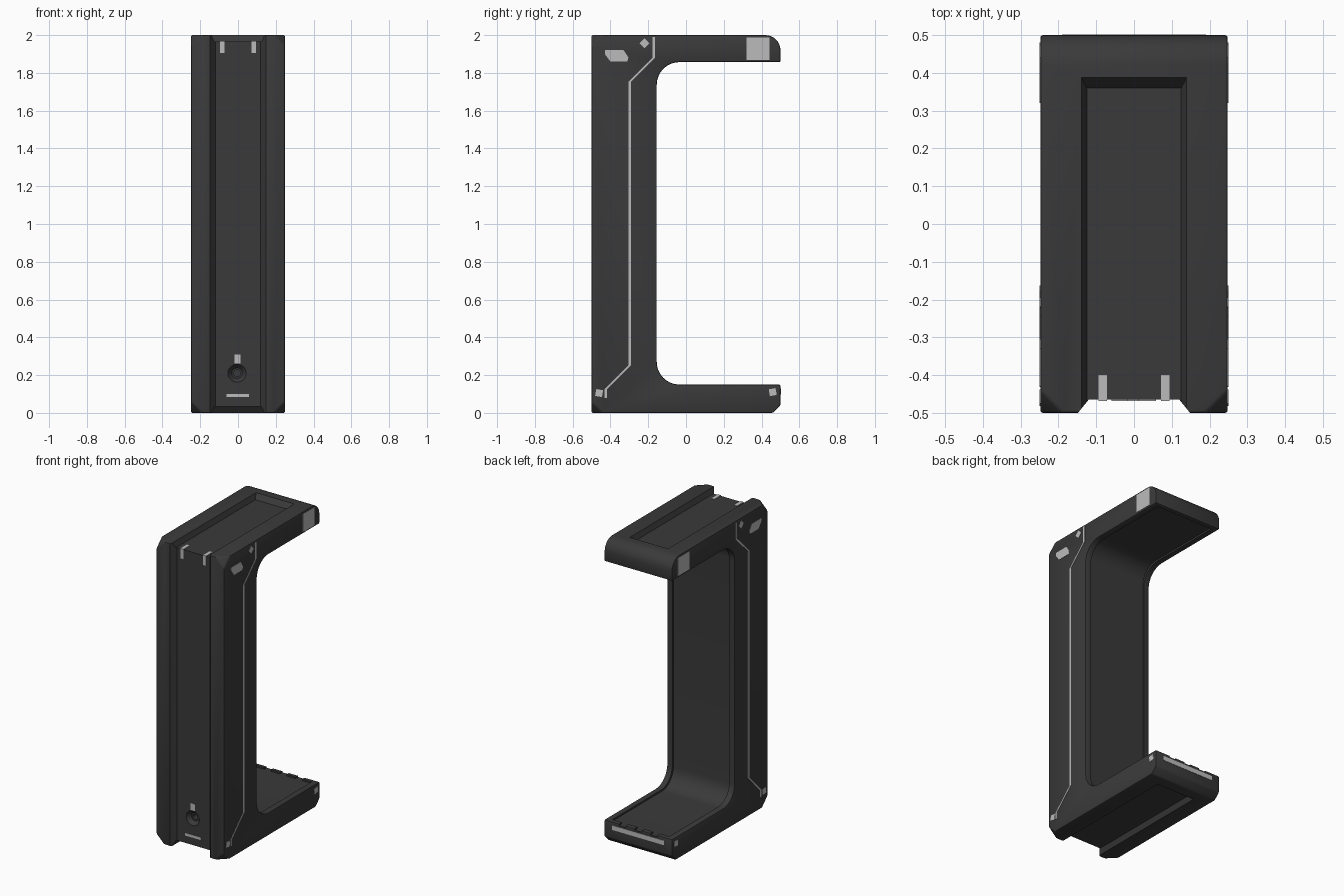
import bpy, bmesh
from math import cos, sin, radians, pi
from mathutils import Vector, Matrix

if "Cube" in bpy.data.objects:
    bpy.data.objects.remove(bpy.data.objects["Cube"])


def material(name, v):
    m = bpy.data.materials.new(name)
    m.diffuse_color = (v, v, v, 1)
    m.use_nodes = True
    m.node_tree.nodes["Principled BSDF"].inputs["Base Color"].default_value = m.diffuse_color
    return m


DARK, PALE = material("dark_shell", 0.042), material("pale_marking", 0.5)
W = 0.248          # half width of the shell


def make(name, bm, mat=None):
    bmesh.ops.recalc_face_normals(bm, faces=bm.faces[:])
    me = bpy.data.meshes.new(name)
    bm.to_mesh(me)
    bm.free()
    ob = bpy.data.objects.new(name, me)
    bpy.context.collection.objects.link(ob)
    if mat:
        me.materials.append(mat)
    return ob


def prism_bm(pts, lo, hi):
    """Extrude a (y, z) outline along x."""
    bm = bmesh.new()
    f = bm.faces.new([bm.verts.new((lo, y, z)) for y, z in pts])
    r = bmesh.ops.extrude_face_region(bm, geom=[f])
    vs = [v for v in r["geom"] if isinstance(v, bmesh.types.BMVert)]
    bmesh.ops.translate(bm, vec=(hi - lo, 0, 0), verts=vs)
    return bm


def hull(name, pts):
    bm = bmesh.new()
    for p in pts:
        bm.verts.new(p)
    bmesh.ops.convex_hull(bm, input=bm.verts[:])
    return make(name, bm)


def box(name, x0, x1, y0, y1, z0, z1, mat=None):
    return make(name, prism_bm([(y0, z0), (y1, z0), (y1, z1), (y0, z1)], x0, x1), mat)


def arc(cy, cz, r, a0, a1, n=8):
    return [(cy + r * cos(radians(a0 + (a1 - a0) * i / n)),
             cz + r * sin(radians(a0 + (a1 - a0) * i / n))) for i in range(n + 1)]


def inner_path(d, end):
    """Inside of the C, pushed d into the shell, from top arm to bottom arm."""
    r, y, zt, zb = 0.12, -0.155 - d, 1.857 + d, 0.15 - d
    return ([(end, zt)] + arc(y + r, zt - r, r, 90, 180)
            + arc(y + r, zb + r, r, 180, 270) + [(end, zb)])


def apply_mods(ob):
    bpy.context.view_layer.objects.active = ob
    for m in list(ob.modifiers):
        bpy.ops.object.modifier_apply(modifier=m.name)


def mirrored(ob):
    ob.modifiers.new("mirror", 'MIRROR')
    apply_mods(ob)
    return ob


# C-shaped shell with cut front corners
outline = ([(-0.5, 0), (-0.5, 2)] + arc(0.42, 1.92, 0.08, 90, 0)
           + inner_path(0, 0.5) + [(0.5, 0.04), (0.46, 0)])
bm = prism_bm(outline, -W, W)
corners = [v for v in bm.verts if v.co.y < -0.49]
bmesh.ops.bevel(bm, geom=corners, offset=0.06, segments=1, profile=0.5, affect='VERTICES')
shell = make("c_frame_shell", bm, DARK)
bev = shell.modifiers.new("bevel", 'BEVEL')
bev.width, bev.segments, bev.limit_method, bev.angle_limit = 0.007, 2, 'ANGLE', radians(30)

cutters = []
# channel on the spine front, then over the top and under the base
A, B = 0.12, 0.15
cutters.append(hull("spine_channel_cutter", [
    (s * x, y, z) for s in (-1, 1) for z in (-0.1, 2.1)
    for x, y in ((A, -0.465), (A + 0.016, -0.49), (B, -0.502), (B, -0.6))]))
for name, z0, d in (("top_channel_cutter", 2, -1), ("base_channel_cutter", 0, 1)):
    cutters.append(hull(name, [
        (s * (A + 0.005 + g), y, z0 + d * h) for s in (-1, 1)
        for g, h, e in ((0, 0.033, 0.36), (0.015, -0.001, 0.388), (0.015, -0.1, 0.388))
        for y in (-0.6, e)]))
# shallow panel recess along the inside of the C
cutters.append(make("inner_recess_cutter", prism_bm(inner_path(0.011, 0.472), -0.208, 0.208)))
# notches in the lip of the lower arm
for i, x in enumerate((-0.115, 0, 0.115)):
    cutters.append(box(f"lip_notch_cutter_{i}", x - 0.025, x + 0.025, 0.45, 0.52, 0.139, 0.2))
# countersunk socket low on the front
for name, r1, r2, y0, y1 in (("socket_cone_cutter", 0.052, 0.028, -0.47, -0.44),
                             ("socket_hole_cutter", 0.018, 0.018, -0.48, -0.40)):
    bm = bmesh.new()
    bmesh.ops.create_cone(bm, cap_ends=True, segments=28, radius1=r1, radius2=r2, depth=y1 - y0,
                          matrix=Matrix.Translation((-0.005, (y0 + y1) / 2, 0.21))
                          @ Matrix.Rotation(-pi / 2, 4, 'X'))
    cutters.append(make(name, bm))

for c in cutters:
    m = shell.modifiers.new(c.name, 'BOOLEAN')
    m.operation, m.object, m.solver = 'DIFFERENCE', c, 'EXACT'
    c.hide_render = True
apply_mods(shell)
for c in cutters:
    bpy.data.objects.remove(c)
bpy.ops.object.select_all(action='DESELECT')
shell.select_set(True)
bpy.context.view_layer.objects.active = shell
bpy.ops.object.shade_smooth_by_angle(angle=radians(30))


# pale markings on both sides
def side_mark(name, pts):
    mirrored(make(name, prism_bm(pts, W - 0.004, W + 0.002), PALE))


def square(cy, cz, r, a):
    return [(cy + r * cos(radians(a + 90 * k)), cz + r * sin(radians(a + 90 * k))) for k in range(4)]


line = [(-0.17, 1.99), (-0.17, 1.88), (-0.297, 1.753), (-0.297, 0.253), (-0.425, 0.125), (-0.425, 0.08)]
side_mark("side_line", [(y - 0.007, z) for y, z in line] + [(y + 0.007, z) for y, z in line[::-1]])
side_mark("side_plaque", [(-0.43, 1.92), (-0.33, 1.92), (-0.305, 1.882), (-0.31, 1.86),
                          (-0.40, 1.86), (-0.43, 1.90)])
side_mark("side_diamond", square(-0.22, 1.957, 0.026, 0))
side_mark("side_patch", [(0.32, 1.868), (0.442, 1.868), (0.442, 1.988), (0.32, 1.988)])
side_mark("lower_front_square", square(-0.46, 0.105, 0.026, 35))
side_mark("lower_rear_square", square(0.459, 0.11, 0.026, 55))

# tabs folded over the top front edge
mirrored(make("top_tab", prism_bm([(-0.468, 1.905), (-0.468, 1.97), (-0.40, 1.97), (-0.40, 1.96),
                                   (-0.46, 1.96), (-0.46, 1.905)], 0.072, 0.094), PALE))
# marks around the socket and the strip on the lower arm end
box("socket_mark", -0.018, 0.012, -0.468, -0.46, 0.262, 0.308, PALE)
box("front_bar", -0.06, 0.058, -0.468, -0.46, 0.083, 0.1, PALE)
box("rear_strip", -0.19, 0.19, 0.495, 0.502, 0.098, 0.128, PALE)
